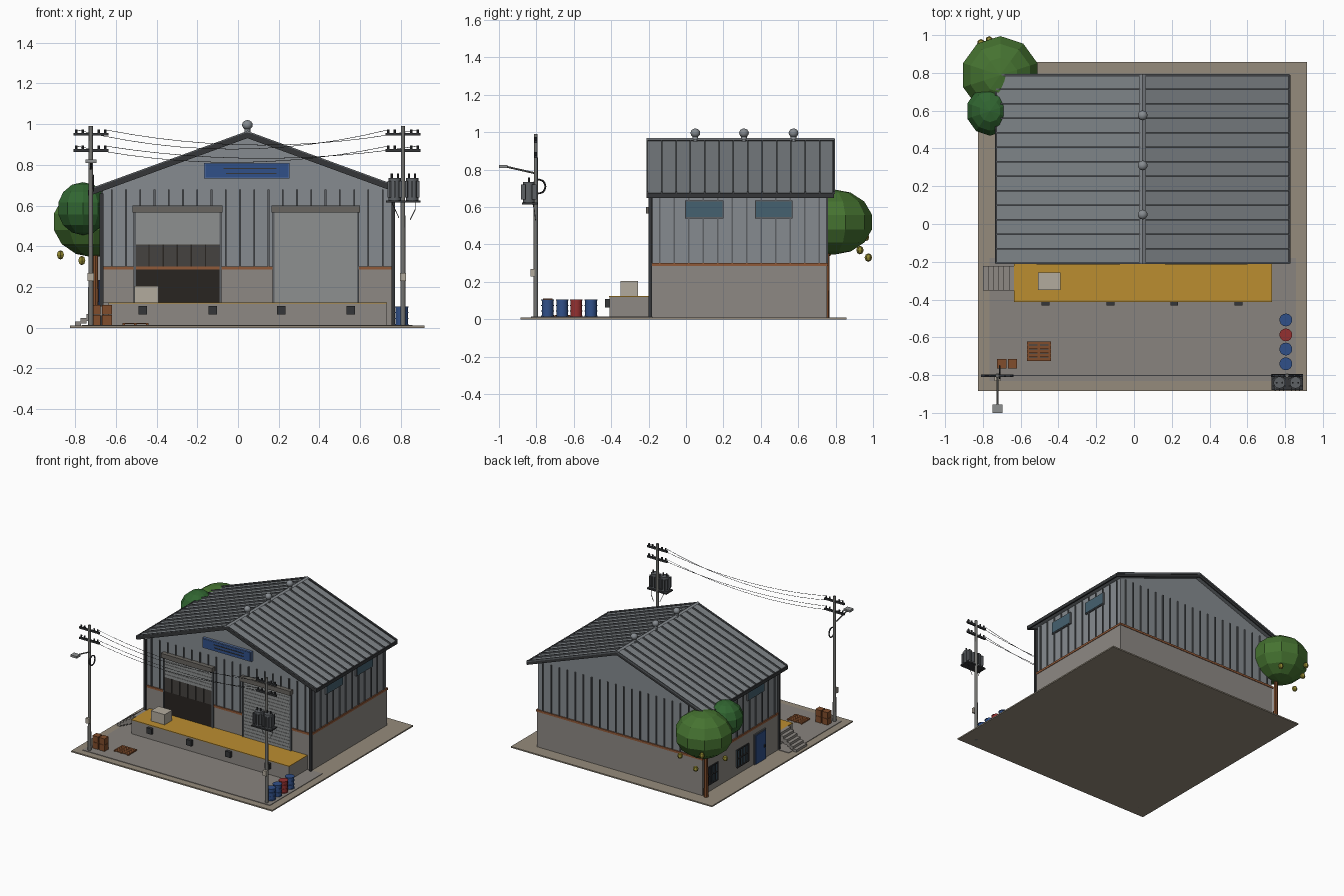
import bpy, bmesh, math
from mathutils import Vector, Matrix

if "Cube" in bpy.data.objects:
    bpy.data.objects.remove(bpy.data.objects["Cube"])

COL = dict(metal=(.24, .26, .28), dark=(.035, .037, .04), concrete=(.27, .25, .23), ground=(.30, .26, .20),
           apron=(.25, .23, .21), roof=(.21, .23, .245), rust=(.28, .10, .04), yellow=(.50, .27, .03),
           blue=(.03, .08, .25), red=(.30, .03, .03), wood=(.22, .075, .025), leaf=(.06, .17, .03),
           leaf_dark=(.03, .13, .03), fruit=(.28, .24, .03), glass=(.06, .12, .16), pole=(.17, .17, .16),
           beige=(.45, .41, .34), shutter=(.27, .28, .28), lintel=(.14, .13, .115), steel=(.11, .12, .13),
           opening=(.022, .018, .015), strip=(.06, .055, .05), sign_edge=(.10, .17, .35))
mats = {}


def finish(name, bm, col, smooth=False):
    me = bpy.data.meshes.new(name)
    bmesh.ops.recalc_face_normals(bm, faces=bm.faces)
    bm.to_mesh(me)
    bm.free()
    ob = bpy.data.objects.new(name, me)
    bpy.context.collection.objects.link(ob)
    if col not in mats:
        mats[col] = bpy.data.materials.new(col)
        mats[col].diffuse_color = (*COL[col], 1)
    me.materials.append(mats[col])
    if smooth:
        bpy.ops.object.select_all(action='DESELECT')
        ob.select_set(True)
        bpy.context.view_layer.objects.active = ob
        bpy.ops.object.shade_smooth_by_angle(angle=math.radians(40))
    return ob


def boxes(name, col, items):
    """Each item is (x0, x1, y0, y1, z0, z1)."""
    bm = bmesh.new()
    for x0, x1, y0, y1, z0, z1 in items:
        m = Matrix.Translation(((x0 + x1) / 2, (y0 + y1) / 2, (z0 + z1) / 2)) @ Matrix.Diagonal((x1 - x0, y1 - y0, z1 - z0, 1))
        bmesh.ops.create_cube(bm, size=1, matrix=m)
    return finish(name, bm, col)


def rods(name, col, items, seg=12, smooth=True):
    """Each item is (start, end, radius[, end radius])."""
    bm = bmesh.new()
    for a, b, r, *r2 in items:
        a, b = Vector(a), Vector(b)
        d = b - a
        m = Matrix.Translation((a + b) / 2) @ d.to_track_quat('Z', 'Y').to_matrix().to_4x4()
        bmesh.ops.create_cone(bm, cap_ends=True, segments=seg, radius1=r, radius2=r2[0] if r2 else r, depth=d.length, matrix=m)
    return finish(name, bm, col, smooth)


def balls(name, col, items, u=10, v=7, smooth=False):
    """Each item is (centre, (rx, ry, rz))."""
    bm = bmesh.new()
    for c, r in items:
        bmesh.ops.create_uvsphere(bm, u_segments=u, v_segments=v, radius=1, matrix=Matrix.Translation(c) @ Matrix.Diagonal((*r, 1)))
    return finish(name, bm, col, smooth)


def prism(name, col, pts, y0, y1):
    bm = bmesh.new()
    f = bm.faces.new([bm.verts.new((x, y0, z)) for x, z in pts])
    g = bmesh.ops.extrude_face_region(bm, geom=[f])['geom']
    bmesh.ops.translate(bm, vec=(0, y1 - y0, 0), verts=[e for e in g if isinstance(e, bmesh.types.BMVert)])
    return finish(name, bm, col)


L, R, F, B = -.665, .757, -.18, .75          # wall faces
CX, TOP, HALF, SL = .046, .955, .776, .365   # roof ridge x, height, half width, slope


def roof_z(x):
    return TOP - abs(x - CX) * SL


# Ground
boxes("ground_slab", "ground", [(-.825, .915, -.884, .857, 0, .01)])
boxes("yard_apron", "apron", [(-.765, .857, -.83, F, .01, .014)])

# Walls, base and rust band
prism("metal_walls", "metal", [(L, .29), (R, .29), (R, roof_z(R) - .015), (CX, TOP - .015), (L, roof_z(L) - .015)], F, B)
boxes("concrete_base", "concrete", [(L - .005, R + .005, F - .005, B + .005, .01, .288)])
boxes("rust_band", "rust", [(L - .009, R + .009, F - .009, B + .009, .286, .302)])

# Wall ribs, starting above the doors where they cross them
DOORS = [(-.507, -.085), (.175, .59)]
ribs = []
for i in range(20):
    x = L + .045 + i * .07
    z0 = .59 if any(a - .01 < x < b + .01 for a, b in DOORS) else .3
    ribs += [(x - .004, x + .004, F - .008, F, z0, .68), (x - .004, x + .004, B, B + .008, .3, .68)]
for i in range(12):
    y = F + .04 + i * .0775
    ribs += [(L - .008, L, y - .004, y + .004, .3, .67), (R, R + .008, y - .004, y + .004, .3, .67)]
boxes("wall_ribs", "steel", ribs)

# Roof with standing seams, verge trim, gutters and ridge cap


def chevron(name, col, up, down, y0, y1, extra=0):
    xs = (CX - HALF - extra, CX, CX + HALF + extra)
    prism(name, col, [(x, roof_z(x) + up) for x in xs] + [(x, roof_z(x) - down) for x in reversed(xs)], y0, y1)


chevron("roof_panels", "roof", 0, .018, -.205, .785)
for i in range(14):
    y = -.207 + i * .0768
    chevron(f"roof_seam_{i + 1}", "steel", .011, .002, y - .004, y + .004)
for n, y in (("front", -.212), ("back", .782)):
    chevron(n + "_verge_trim", "dark", .005, .024, y, y + .01)
prism("ridge_cap", "metal", [(CX - .016, TOP + .004), (CX, TOP + .014), (CX + .016, TOP + .004), (CX, TOP - .006)], -.212, .792)
ez = roof_z(CX + HALF)
boxes("gutters", "dark", [(x - .006, x + .006, -.21, .79, ez - .022, ez + .004) for x in (CX - HALF, CX + HALF)])
boxes("downspouts", "dark", [(x - .009, x + .009, F - .02, F - .003, .01, .66) for x in (L - .005, R + .005)])

# Roof vents
VY = (.05, .31, .575)
rods("vent_stems", "metal", [((CX, y, TOP - .01), (CX, y, .985), .015) for y in VY])
balls("vent_heads", "metal", [((CX, y, .996), (.026, .026, .024)) for y in VY], 12, 8, True)

# Loading doors
boxes("door_lintels", "lintel", [(a - .01, b + .01, F - .035, F, .565, .6) for a, b in DOORS])
boxes("door_jambs", "steel", [(x - .005, x + .005, F - .016, F, .125, .565) for d in DOORS for x in d])
slats = []
for (a, b), z0 in zip(DOORS, (.41, .125)):
    n = round((.565 - z0) / .026)
    h = (.565 - z0) / n
    slats += [(a, b, F - .012, F, z0 + i * h, z0 + (i + .88) * h) for i in range(n)]
    slats.append((a, b, F - .009, F, z0, .565))
boxes("roller_shutters", "shutter", slats)
boxes("open_doorway", "opening", [(-.505, -.087, F - .009, F, .125, .41)])
boxes("strip_curtain", "strip", [(-.503 + i * .0693, -.44 + i * .0693, F - .012, F, .3, .41) for i in range(6)])

# Sign board with plain stripes
boxes("sign_frame", "sign_edge", [(-.167, .254, F - .02, F, .732, .81)])
boxes("sign_panel", "blue", [(-.16, .247, F - .023, F, .738, .804)])
boxes("sign_stripes", "dark", [(-.07, .19, F - .026, F, .779, .785), (-.06, .19, F - .026, F, .755, .761)])

# High windows on both sides
glass, frames = [], []
for y0, y1 in ((0, .195), (.373, .565)):
    for x in (L, R):
        frames.append((x - .011, x + .011, y0 - .005, y1 + .005, .54, .635))
        glass.append((x - .014, x + .014, y0, y1, .546, .629))
boxes("high_window_frames", "steel", frames)
boxes("high_window_glass", "glass", glass)

# Left side door and barred windows
boxes("side_door_frame", "steel", [(L - .014, L, -.02, .12, .01, .245)])
boxes("side_door", "blue", [(L - .019, L, -.01, .11, .012, .235)])
boxes("side_door_handle", "dark", [(L - .026, L - .018, .005, .015, .11, .13)])
LOW = ((.2, .34), (.58, .70))
boxes("low_windows", "glass", [(L - .012, L, a, b, .075, .205) for a, b in LOW])
bars = []
for a, b in LOW:
    bars += [(L - .02, L - .012, a + (b - a) * i / 4 - .004, a + (b - a) * i / 4 + .004, .07, .21) for i in range(5)]
    bars += [(L - .02, L - .012, a, b, z - .004, z + .004) for z in (.073, .14, .207)]
boxes("low_window_bars", "dark", bars)

# Loading dock, bumpers, steps and box
boxes("dock", "concrete", [(-.635, .73, -.41, F, .01, .12)])
boxes("dock_deck", "yellow", [(-.636, .731, -.412, F - .005, .12, .125)])
boxes("dock_bumpers", "dark", [(x - .021, x + .021, -.432, -.41, .064, .108) for x in (-.468, -.125, .213, .553)])
boxes("dock_steps", "concrete", [(-.80 + i * .0275, -.772 + i * .0275, -.352, -.222, .01 + i * .012, .03 + i * .019) for i in range(6)])
boxes("carton", "beige", [(-.508, -.39, -.35, -.257, .125, .205)])

# Drums
for i, (y, c) in enumerate(((-.508, "blue"), (-.587, "red"), (-.662, "blue"), (-.74, "blue"))):
    rods(f"drum_{i + 1}", c, [((.804, y, .014), (.804, y, .105), .031)] +
         [((.804, y, z), (.804, y, z + .005), .034) for z in (.014, .042, .072, .1)], 14)

# Crates and pallet
boxes("crates", "wood", [(x, x + .049, -.765, -.714, z, z + .048) for x in (-.725, -.668) for z in (.014, .064)])
boxes("pallet", "wood", [(-.567, -.44, -.725 + i * .0215, -.707 + i * .0215, .018, .024) for i in range(5)] +
      [(x, x + .012, -.725, -.621, .012, .018) for x in (-.567, -.51, -.452)])

# Utility poles with crossarms, insulators and meter boxes
PY, PX = -.803, (-.723, .81)
rods("utility_poles", "pole", [((x, PY, 0), (x, PY, .99), .013, .010) for x in PX])
boxes("crossarms", "dark", [(x - .086, x + .086, PY - .007, PY + .007, z - .007, z + .007) for x in PX for z in (.95, .87)])
rods("insulators", "dark", [((x + d, PY, z), (x + d, PY, z + .022), .006) for x in PX for z in (.952, .872)
                            for d in (-.072, -.04, .04, .072)], 8)
boxes("meter_boxes", "beige", [(x - .015, x + .015, PY - .028, PY - .008, .23, .27) for x in PX])

# Sagging wires
wires = []
for d, z, sag in ((.072, .972, .075), (-.072, .972, .095), (.072, .892, .06), (-.072, .892, .08)):
    p = [Vector((PX[0] + d + (PX[1] - PX[0]) * t / 12, PY, z - sag * 4 * t / 12 * (1 - t / 12))) for t in range(13)]
    wires += [(a, b, .0014) for a, b in zip(p, p[1:])]
rods("wires", "dark", wires, 5)

# Street lamp and cable coil on the left pole
rods("lamp_arm", "pole", [((PX[0], PY, .78), (PX[0], -.965, .817), .005)], 8)
boxes("lamp_head", "shutter", [(PX[0] - .027, PX[0] + .027, -1.0, -.955, .81, .826)])
ring = [Vector((PX[0] + .012, PY + .018 + .033 * math.cos(t * math.pi / 8), .71 + .037 * math.sin(t * math.pi / 8))) for t in range(17)]
rods("cable_coil", "dark", [(a, b, .005) for a, b in zip(ring, ring[1:])], 6)

# Transformers on the right pole
boxes("transformer_platform", "dark", [(.728, .896, -.878, -.795, .615, .625)])
TX = (.77, .855)
rods("transformer_tanks", "steel", [((x, -.84, .625), (x, -.84, .735), .031) for x in TX], 14)
boxes("transformer_fins", "steel", [(x + d - .003, x + d + .003, -.882, -.798, .64, .72) for x in TX for d in (-.022, 0, .022)] +
      [(x - .036, x + .036, -.84 + d - .003, -.84 + d + .003, .64, .72) for x in TX for d in (-.018, .018)])
rods("transformer_bushings", "dark", [((x + d, -.84, .73), (x + d, -.84, .757), .005) for x in TX for d in (-.015, .015)], 8)
rods("drop_cables", "dark", [((.87, -.81, .58), (.845, -.805, .53), .002), ((.87, -.81, .58), (.87, -.82, .62), .002),
                             ((.755, -.81, .615), (.79, -.805, .54), .002)], 5)

# Tree
rods("tree_trunk", "wood", [((-.70, .75, .005), (-.70, .755, .45), .018, .013)], 8, False)
balls("tree_crown", "leaf", [((-.708, .788, .52), (.212, .212, .175))])
balls("tree_crown_small", "leaf_dark", [((-.762, .598, .585), (.13, .134, .13))])
balls("fruits", "fruit", [(p, (.02, .02, .023)) for p in ((-.767, .975, .33), (-.872, .76, .358), (-.81, .96, .44), (-.60, .93, .37))], 6, 4)

for m in bpy.data.materials:
    if m.users and not m.is_grease_pencil:
        m.use_nodes = True
        m.node_tree.nodes["Principled BSDF"].inputs["Base Color"].default_value = m.diffuse_color
